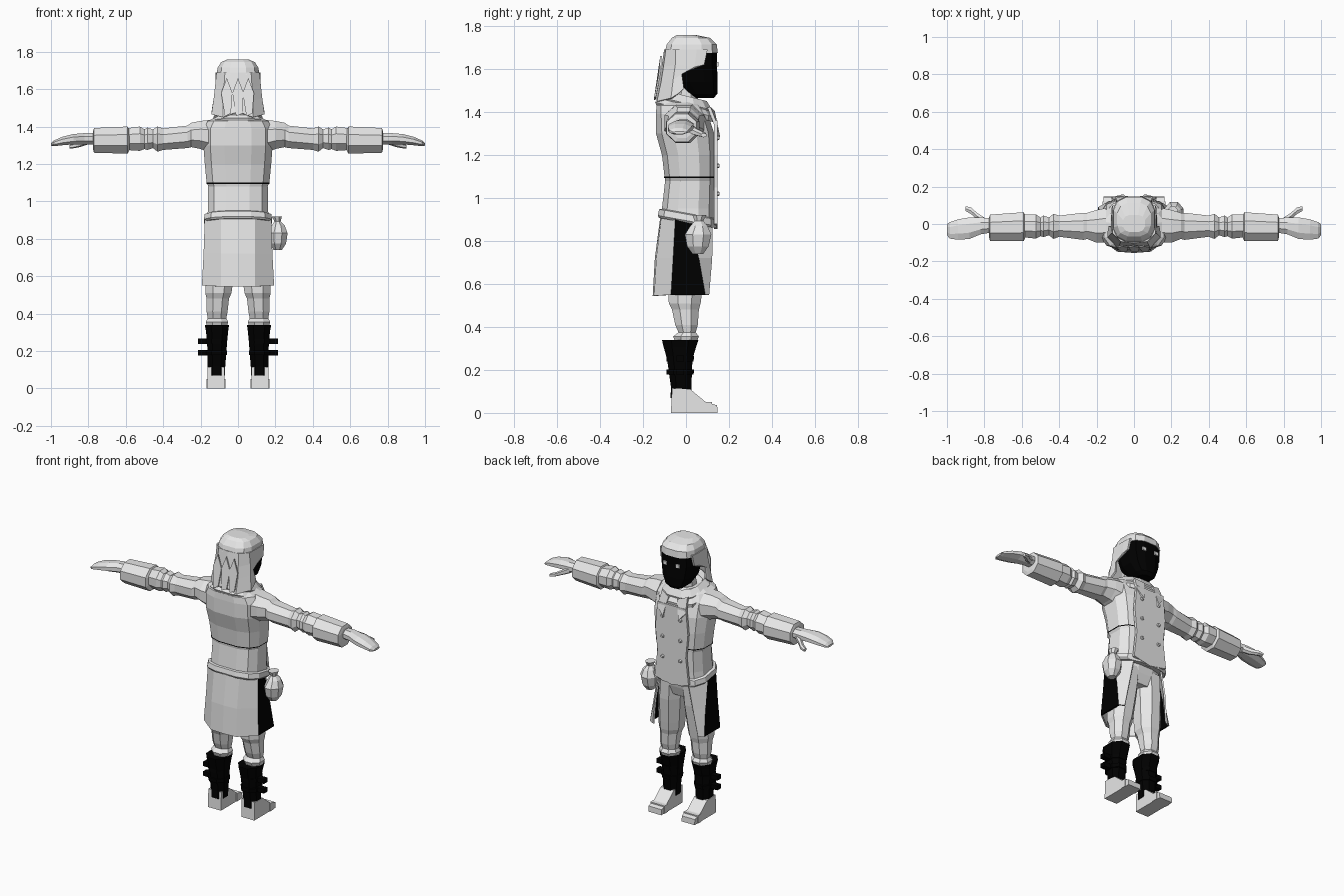
import bpy, bmesh, math
from mathutils import Vector


def material(name, c):
    m = bpy.data.materials.new(name)
    m.diffuse_color = (c, c, c, 1)
    return m


GREY = material("light grey", 0.8)
BLACK = material("black", 0.0)


def finish(name, bm, mats):
    bmesh.ops.recalc_face_normals(bm, faces=bm.faces)
    me = bpy.data.meshes.new(name)
    bm.to_mesh(me)
    bm.free()
    for m in mats:
        me.materials.append(m)
    ob = bpy.data.objects.new(name, me)
    bpy.context.collection.objects.link(ob)
    return ob


def ring(axis, pos, u, v, n=8, e=2.0, tilt=0.0):
    """Rounded-box loop; u, v are (low, high) extents across the axis."""
    pts = []
    for i in range(n):
        a = 2 * math.pi * (i + 0.5) / n
        c, s = math.cos(a), math.sin(a)
        k = 1 / math.cos(math.pi / n) if n <= 8 else 1.0
        pu = (u[0] + u[1]) / 2 + (u[1] - u[0]) / 2 * min(1, abs(c * k) ** (2 / e)) * math.copysign(1, c)
        pv = (v[0] + v[1]) / 2 + (v[1] - v[0]) / 2 * min(1, abs(s * k) ** (2 / e)) * math.copysign(1, s)
        pts.append(Vector((pu, pv, pos - tilt * pv)) if axis == "z" else Vector((pos, pu, pv)))
    return pts


def loft(name, rings, mat, flip=1, caps=True):
    bm = bmesh.new()
    loops = [[bm.verts.new((p.x * flip, p.y, p.z)) for p in r] for r in rings]
    n = len(loops[0])
    for a, b in zip(loops, loops[1:]):
        for i in range(n):
            j = (i + 1) % n
            bm.faces.new((a[i], a[j], b[j], b[i]))
    if caps:
        bm.faces.new(loops[0])
        bm.faces.new(loops[-1])
    return finish(name, bm, [mat])


def sheet(name, rows, thick, black_col=None):
    """Open mirrored sheet: each row runs from the front edge to the back centre."""
    bm = bmesh.new()
    grid = []
    for r in rows:
        full = list(r) + [(-x, y, z) for x, y, z in reversed(r[:-1])]
        grid.append([bm.verts.new(p) for p in full])
    n = len(grid[0])
    for a, b in zip(grid, grid[1:]):
        for i in range(n - 1):
            f = bm.faces.new((a[i], a[i + 1], b[i + 1], b[i]))
            if black_col is not None and i in (black_col, n - 2 - black_col):
                f.material_index = 1
    ob = finish(name, bm, [GREY, BLACK])
    ob.modifiers.new("thickness", "SOLIDIFY").thickness = thick
    return ob


def box(name, lo, hi, mat):
    bm = bmesh.new()
    bmesh.ops.create_cube(bm, size=1)
    for v in bm.verts:
        v.co = [(l + h) / 2 + c * (h - l) for l, h, c in zip(lo, hi, v.co)]
    return finish(name, bm, [mat])


def prism(name, outline, offset, mat):
    bm = bmesh.new()
    a = [bm.verts.new(p) for p in outline]
    b = [bm.verts.new(Vector(p) + Vector(offset)) for p in outline]
    bm.faces.new(a)
    bm.faces.new(b)
    for i in range(len(a)):
        j = (i + 1) % len(a)
        bm.faces.new((a[i], a[j], b[j], b[i]))
    return finish(name, bm, [mat])


def upright(name, rows, mat, n=8, e=2.0, tilt=0.0, flip=1, caps=True):
    return loft(name, [ring("z", z, (x0, x1), (y0, y1), n, e, tilt) for z, x0, x1, y0, y1 in rows],
                mat, flip, caps)


# Jacket body, hem band and waist seam
body = [(0.90, .17, -.115, .135), (0.95, .165, -.115, .135), (1.08, .163, -.10, .137),
        (1.10, .172, -.103, .137), (1.20, .182, -.115, .14), (1.30, .19, -.143, .135),
        (1.39, .188, -.143, .105), (1.43, .165, -.14, .08), (1.45, .12, -.12, .06)]
upright("jacket", [(z, -x, x, b, f) for z, x, b, f in body], GREY, 12, 2.8)
upright("hem_band", [(0.885, -.178, .178, -.13, .145), (0.895, -.187, .187, -.135, .147),
                     (0.925, -.182, .182, -.128, .145), (0.93, -.168, .168, -.115, .135)],
        GREY, 12, 2.8, 0.18)
upright("waist_seam", [(1.094, -.1715, .1715, -.105, .137), (1.10, -.1735, .1735, -.106, .137)],
        BLACK, 12, 2.8, caps=False)

# Double-breasted front panel with buttons
prism("front_panel", [(-.10, .13, 1.36), (-.115, .13, 1.2), (-.10, .13, 1.05), (-.12, .13, .88),
                      (0, .13, .855), (.12, .13, .88), (.10, .13, 1.05), (.115, .13, 1.2),
                      (.10, .13, 1.36)], (0, .016, 0), GREY)
for z in (1.28, 1.15, 1.02):
    for s in (-1, 1):
        bm = bmesh.new()
        bmesh.ops.create_cone(bm, cap_ends=True, segments=6, radius1=.013, radius2=.008, depth=.014)
        for v in bm.verts:
            v.co = (s * .062 + v.co.x, .15 + v.co.z, z + v.co.y)
        finish("button", bm, [GREY])

# Layered collar and lapels
upright("lower_collar", [(1.385, -.15, .15, -.135, .135), (1.41, -.158, .158, -.148, .14),
                         (1.44, -.125, .125, -.125, .115)], GREY, 12, 2.5, 0.25)
upright("upper_collar", [(1.42, -.125, .125, -.13, .12), (1.44, -.135, .135, -.14, .125),
                         (1.475, -.105, .105, -.11, .10), (1.45, -.09, .09, -.09, .08)],
        GREY, 12, 2.5, 0.25, caps=False)
for s in (-1, 1):
    prism("lapel", [(s * .03, .12, 1.40), (s * .09, .10, 1.42), (s * .10, .135, 1.33),
                    (s * .055, .145, 1.28)], (0, .014, .004), GREY)

# Coat tails, open at the front, with dark side panels
sheet("coat_tails", [
    [(.10, .125, .90), (.172, .025, .90), (.178, -.05, .90), (.09, -.115, .91), (0, -.12, .91)],
    [(.135, .122, .72), (.18, .06, .72), (.184, -.06, .72), (.09, -.138, .72), (0, -.145, .72)],
    [(.16, .108, .55), (.192, .09, .55), (.193, -.07, .55), (.09, -.148, .545), (0, -.155, .545)]],
    .01, black_col=1)

# Neck and face
upright("neck", [(1.40, -.06, .06, -.06, .06), (1.53, -.055, .055, -.05, .05)], GREY)
upright("face", [(1.465, -.045, .045, .04, .13), (1.485, -.07, .07, .0, .148), (1.54, -.10, .10, -.05, .15),
                 (1.62, -.115, .115, -.07, .147), (1.69, -.112, .112, -.07, .147)], BLACK, 12, 2.6)
for s in (-1, 1):
    box("eye", (s * .045 - .013, .143, 1.612), (s * .045 + .013, .151, 1.634), GREY)

# Hair: cap, hanging sheet and fringe at the temples
upright("hair_cap", [(1.675, -.118, .118, -.103, .151), (1.715, -.112, .112, -.092, .146),
                     (1.745, -.092, .092, -.068, .115), (1.758, -.06, .06, -.045, .05)],
        GREY, 12, 2.8)
sheet("hair_curtain", [
    [(.115, .10, 1.69), (.119, .05, 1.69), (.115, -.05, 1.69), (.07, -.094, 1.69), (0, -.102, 1.69)],
    [(.12, .085, 1.62), (.122, .04, 1.61), (.122, -.05, 1.62), (.075, -.105, 1.61), (0, -.114, 1.61)],
    [(.122, -.02, 1.58), (.125, -.03, 1.57), (.130, -.06, 1.55), (.08, -.116, 1.54), (0, -.127, 1.54)],
    [(.135, -.01, 1.51), (.14, -.03, 1.49), (.142, -.07, 1.465), (.08, -.135, 1.45), (0, -.142, 1.48)]],
    .012)
for x in (-.06, .0, .055):
    prism("hair_lock", [(x - .03, -.118, 1.58), (x, -.112, 1.66), (x + .03, -.118, 1.58),
                        (x + .022, -.14, 1.47), (x - .01, -.142, 1.455)], (0, -.008, 0), GREY)

# Arms, cuffs and hands
sleeve = [(.15, -.10, .085, 1.26, 1.435), (.20, -.10, .075, 1.28, 1.43), (.25, -.08, .06, 1.29, 1.42),
          (.27, -.085, .06, 1.285, 1.405), (.40, -.068, .045, 1.275, 1.39), (.43, -.08, .055, 1.265, 1.40),
          (.455, -.06, .035, 1.285, 1.385), (.485, -.07, .045, 1.275, 1.395), (.50, -.065, .035, 1.28, 1.385),
          (.525, -.078, .052, 1.27, 1.40), (.60, -.07, .05, 1.275, 1.39)]
cuff = [(.58, -.07, .045, 1.275, 1.38), (.59, -.092, .063, 1.255, 1.40), (.77, -.09, .05, 1.26, 1.392),
        (.775, -.07, .035, 1.28, 1.375)]
hand = [(.76, -.045, .03, 1.305, 1.365), (.82, -.055, .035, 1.305, 1.365), (.88, -.08, .035, 1.305, 1.36),
        (.94, -.084, .025, 1.30, 1.345), (.985, -.078, .01, 1.295, 1.325), (1.0, -.06, .0, 1.298, 1.31)]
thumb = [(.80, .0, .035, 1.305, 1.345), (.84, .025, .06, 1.292, 1.325), (.87, .052, .088, 1.285, 1.312),
         (.90, .07, .095, 1.282, 1.302)]
for s in (-1, 1):
    for name, rows, n in (("sleeve", sleeve, 8), ("cuff", cuff, 8), ("hand", hand, 8), ("thumb", thumb, 6)):
        loft(name, [ring("x", x, (y0, y1), (z0, z1), n) for x, y0, y1, z0, z1 in rows], GREY, s)

# Trousers, boots, straps and feet
upright("hips", [(.76, -.10, .10, -.07, .08), (.82, -.15, .15, -.09, .10), (.92, -.155, .155, -.09, .12)],
        GREY, 12, 2.5)
trousers = [(.33, .06, .165, -.05, .05), (.355, .052, .172, -.06, .06), (.375, .062, .162, -.035, .045),
            (.41, .056, .168, -.05, .055), (.48, .048, .168, -.065, .06), (.51, .035, .175, -.08, .068),
            (.56, .028, .175, -.082, .075), (.72, .012, .165, -.088, .095), (.85, .002, .155, -.09, .10)]
boot = [(.07, .07, .16, -.072, .025), (.12, .068, .162, -.07, .025), (.25, .058, .165, -.088, .03),
        (.31, .052, .172, -.105, .048), (.34, .048, .178, -.112, .058), (.325, .065, .16, -.06, .045)]
for s in (-1, 1):
    upright("trouser_leg", trousers, GREY, flip=s)
    upright("boot", boot, BLACK, flip=s, e=2.4)
    for z in (.19, .252):
        upright("boot_strap", [(z - .012, .06, .17, -.09, .035), (z + .012, .06, .172, -.092, .038)],
                BLACK, flip=s, e=2.4)
        bx = sorted((s * .16, s * .215))
        box("strap_end", (bx[0], -.045, z - .014), (bx[1], -.01, z + .014), BLACK)
    prism("foot", [(s * .072, -.07, 0), (s * .072, -.065, .115), (s * .072, .02, .11),
                   (s * .072, .09, .052), (s * .072, .145, .035), (s * .072, .147, 0)],
          (s * .092, 0, 0), GREY)
    bx = sorted((s * .068, s * .168))
    box("toe_band", (bx[0], .085, .0), (bx[1], .12, .05), GREY)

# Belt pouch with gathered neck
upright("pouch", [(.74, .19, .235, .03, .08), (.775, .168, .257, .005, .105), (.83, .162, .265, -.005, .118),
                  (.87, .18, .25, .02, .10), (.893, .195, .228, .04, .08), (.92, .18, .235, .03, .095)],
        GREY)
